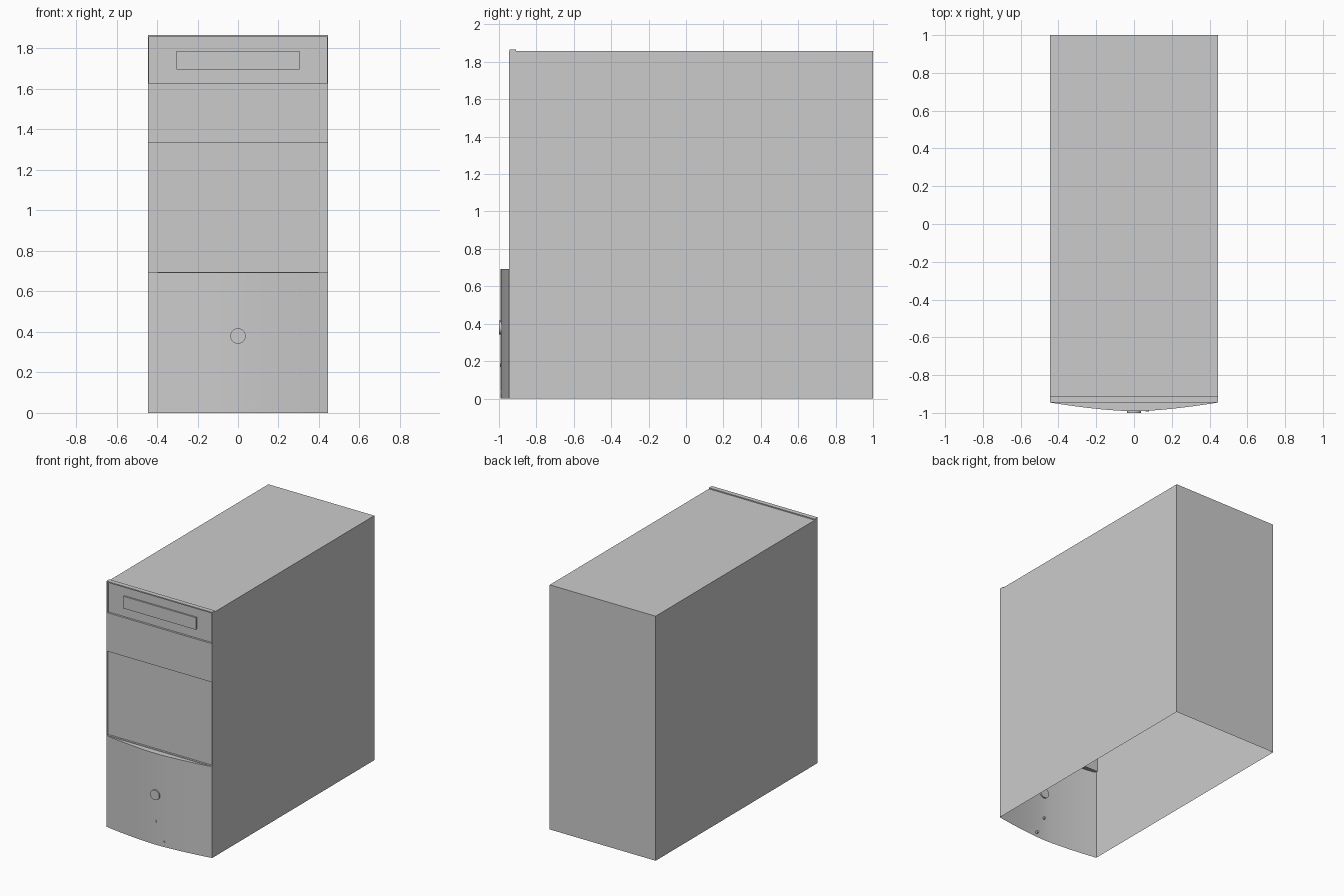
import bpy, bmesh, math
from mathutils import Matrix

if "Cube" in bpy.data.objects:
    bpy.data.objects.remove(bpy.data.objects["Cube"])

W, FRONT, BACK = 0.445, -0.945, 1.0
SPLIT, TOP, LIP = 0.693, 1.858, 1.866


def finish(name, bm, smooth=False):
    me = bpy.data.meshes.new(name)
    bm.to_mesh(me)
    bm.free()
    ob = bpy.data.objects.new(name, me)
    bpy.context.collection.objects.link(ob)
    if smooth:
        for p in me.polygons:
            p.use_smooth = True
        bpy.context.view_layer.objects.active = ob
        ob.select_set(True)
        bpy.ops.object.shade_smooth_by_angle(angle=math.radians(30))
        ob.select_set(False)
    return ob


def box_bm(x0, x1, y0, y1, z0, z1):
    bm = bmesh.new()
    bmesh.ops.create_cube(bm, size=1)
    bm.transform(Matrix.Translation(((x0 + x1) / 2, (y0 + y1) / 2, (z0 + z1) / 2))
                 @ Matrix.Diagonal((x1 - x0, y1 - y0, z1 - z0, 1)))
    return bm


def stud(name, x, z, r, y0, y1, sides):
    bm = bmesh.new()
    bmesh.ops.create_cone(bm, cap_ends=True, segments=sides, radius1=r, radius2=r, depth=y1 - y0)
    bm.transform(Matrix.Translation((x, (y0 + y1) / 2, z)) @ Matrix.Rotation(math.pi / 2, 4, 'X'))
    finish(name, bm, True)


# Case shell: sides, back and top, open underneath and at the front
bm = box_bm(-W, W, FRONT, BACK, 0, TOP)
bm.normal_update()
gone = [f for f in bm.faces if f.normal.z < -0.5 or f.normal.y < -0.5]
bmesh.ops.delete(bm, geom=gone, context='FACES')
finish("case_shell", bm)

# Raised lip along the top front edge
finish("top_lip", box_bm(-W, W, FRONT, -0.91, TOP - 0.001, LIP))

# Upper front panel: three bands, the outer two sunk within a thin frame
bm = bmesh.new()
levels = [SPLIT, 1.338, 1.622, LIP]
rows = [[bm.verts.new((x, FRONT, z)) for x in (-W, W)] for z in levels]
bands = [bm.faces.new((a[0], a[1], b[1], b[0])) for a, b in zip(rows, rows[1:])]
bm.normal_update()
for face, rim in ((bands[0], 0.005), (bands[2], 0.008)):
    bmesh.ops.inset_individual(bm, faces=[face], thickness=rim, depth=0)
    bmesh.ops.inset_individual(bm, faces=[face], thickness=0.0001, depth=-0.015)
finish("front_panel", bm)

# Disc drive door
finish("drive_door", box_bm(-0.305, 0.305, FRONT + 0.003, FRONT + 0.016, 1.695, 1.787))

# Lower bezel: bowed sheet with a flat ledge on top
bm = bmesh.new()
n = 24
low, high = [], []
for i in range(n + 1):
    t = 2 * i / n - 1
    y = FRONT - 0.046 * (1 - abs(t) ** 1.6)
    low.append(bm.verts.new((W * t, y, 0)))
    high.append(bm.verts.new((W * t, y, SPLIT)))
for i in range(n):
    bm.faces.new((low[i], low[i + 1], high[i + 1], high[i]))
bm.faces.new(high)
finish("lower_bezel", bm, True)

# Power button and small indicator studs
stud("power_button", 0, 0.38, 0.038, -1.0, -0.98, 32)
stud("indicator_light", 0, 0.178, 0.010, -0.995, -0.98, 16)
stud("lower_stud", 0.07, 0.035, 0.010, -0.992, -0.97, 16)
